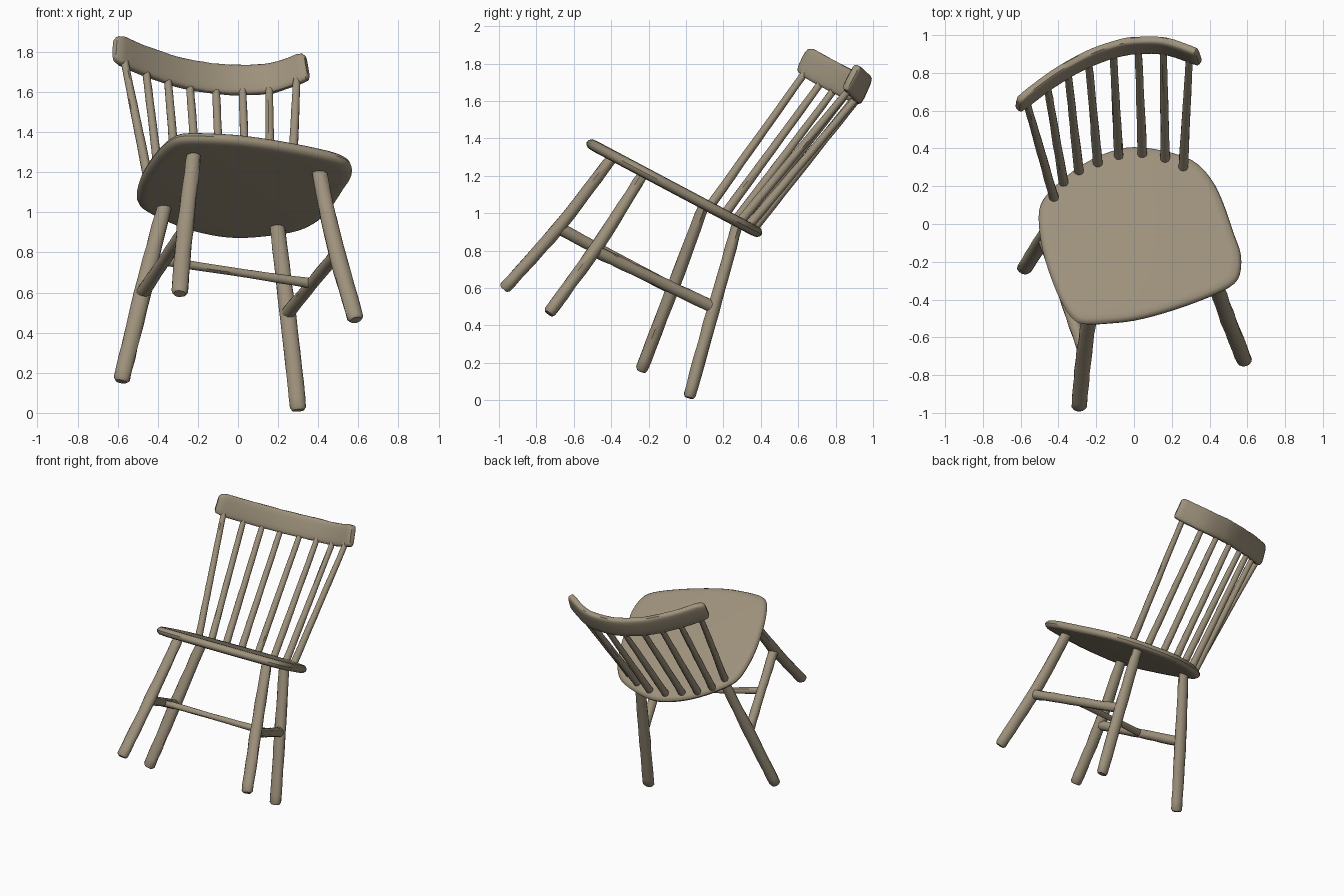
import bpy, bmesh, math, random
from mathutils import Vector

if "Cube" in bpy.data.objects:
    bpy.data.objects.remove(bpy.data.objects["Cube"])

random.seed(4)
wood = bpy.data.materials.new("weathered wood")
wood.diffuse_color = (0.34, 0.285, 0.20, 1)
wood.use_nodes = True
wood.node_tree.nodes["Principled BSDF"].inputs["Base Color"].default_value = wood.diffuse_color


def spline(pts, steps, closed=False):
    """Catmull-Rom curve through the points."""
    p = [Vector(q) for q in pts]
    n = len(p)
    get = (lambda i: p[i % n]) if closed else (lambda i: p[max(0, min(n - 1, i))])
    out = []
    for i in range(n if closed else n - 1):
        a, b, c, d = get(i - 1), get(i), get(i + 1), get(i + 2)
        for k in range(steps):
            t = k / steps
            out.append(0.5 * (2 * b + (c - a) * t + (2 * a - 5 * b + 4 * c - d) * t * t
                              + (3 * b - a - 3 * c + d) * t ** 3))
    return out if closed else out + [p[-1]]


def loft(name, rings, angle=40):
    """Skin a row of equal rings and close both ends."""
    bm = bmesh.new()
    vs = [[bm.verts.new(c) for c in r] for r in rings]
    n = len(vs[0])
    for a, b in zip(vs, vs[1:]):
        for i in range(n):
            j = (i + 1) % n
            bm.faces.new((a[i], a[j], b[j], b[i]))
    bm.faces.new(vs[0])
    bm.faces.new(vs[-1])
    bmesh.ops.recalc_face_normals(bm, faces=bm.faces)
    mesh = bpy.data.meshes.new(name)
    bm.to_mesh(mesh)
    bm.free()
    ob = bpy.data.objects.new(name, mesh)
    bpy.context.collection.objects.link(ob)
    mesh.materials.append(wood)
    bpy.ops.object.select_all(action='DESELECT')
    ob.select_set(True)
    bpy.context.view_layer.objects.active = ob
    bpy.ops.object.shade_smooth_by_angle(angle=math.radians(angle))
    return ob


def sweep(name, path, radii, ref, sides=12, power=1.0, wobble=0.0):
    """Sweep an oval along a path; radii = (along ref, across ref) per point."""
    ref = Vector(ref)
    rings = []
    for i, c in enumerate(path):
        t = (path[min(i + 1, len(path) - 1)] - path[max(i - 1, 0)]).normalized()
        u = (ref - t * ref.dot(t)).normalized()
        v = t.cross(u)
        ring = []
        for k in range(sides):
            a = 2 * math.pi * (k + 0.5) / sides
            ca, sa = math.cos(a), math.sin(a)
            w = 1 + random.uniform(-wobble, wobble)
            ring.append(c + u * (math.copysign(abs(ca) ** power, ca) * radii[i][0] * w)
                        + v * (math.copysign(abs(sa) ** power, sa) * radii[i][1] * w))
        rings.append(ring)
    return loft(name, rings)


def rod(name, a, b, r0, r1, r2, flat=1.0, ref=(1, 0, 0), mid=None, round_end=False):
    """Hand-carved rod from a to b with start, middle and end radius."""
    a, b = Vector(a), Vector(b)
    path = spline([a, Vector(mid) if mid else (a + b) / 2, b], 6)
    n = len(path) - 1
    radii = []
    for i in range(n + 1):
        t = i / n
        r = r0 + (r1 - r0) * t * 2 if t < 0.5 else r1 + (r2 - r1) * (t * 2 - 1)
        radii.append((r, r * flat))
    if round_end:                       # softened foot
        d = (path[-1] - path[-2]).normalized()
        path.append(path[-1] + d * 0.015)
        radii.append((r2 * 0.72, r2 * 0.72 * flat))
    sweep(name, path, radii, ref, wobble=0.06)


# Seat: outline seen from above, laid on the tilted plane
def on_seat(x, y):
    return Vector((x, y, 1.10 - 0.53 * y))


outline = [(-.25, -.53), (-.13, -.525), (0, -.51), (.16, -.47), (.35, -.405), (.505, -.335),
           (.56, -.27), (.565, -.16), (.53, -.055), (.465, .13), (.40, .25), (.31, .335),
           (.16, .385), (0, .405), (-.13, .38), (-.27, .315), (-.39, .225), (-.48, .13),
           (-.505, .035), (-.485, -.135), (-.43, -.31), (-.37, -.44), (-.315, -.51)]
edge = spline([on_seat(x, y) for x, y in outline], 3, closed=True)
normal = Vector((0, 0.468, 0.883))
centre = on_seat(0.02, -0.06)
rings = [[centre + (p - centre) * s + normal * h for p in edge]
         for s, h in ((.90, .029), (.965, .026), (.99, .014), (1, 0),
                      (.99, -.014), (.96, -.026), (.90, -.029))]
loft("seat", rings)

# Legs: top, middle, foot
legs = {
    "front_left_leg": ((-.22, -.40, 1.29), (-.262, -.675, .93), (-.29, -.965, .605)),
    "front_right_leg": ((.405, -.235, 1.20), (.485, -.47, .83), (.585, -.725, .475)),
    "back_left_leg": ((-.365, .095, 1.04), (-.475, -.07, .60), (-.58, -.235, .17)),
    "back_right_leg": ((.195, .275, .94), (.25, .145, .48), (.30, .02, .027)),
}
for name, (top, mid, foot) in legs.items():
    rod(name, top, foot, .036, .043, .041, .82, mid=mid, round_end=True)

# Stretchers: one on each side and a thin one between them
rod("left_stretcher", (-.265, -.67, .915), (-.475, -.08, .60), .034, .031, .034)
rod("right_stretcher", (.49, -.47, .79), (.25, .14, .50), .034, .031, .034)
rod("cross_stretcher", (-.37, -.375, .757), (.37, -.165, .645), .024, .020, .026,
    ref=(0, 0, 1))

# Spindles: seat end (x, y), rail end (x, y, z)
spindles = [((-.42, .125), (-.57, .65, 1.77)), ((-.37, .205), (-.46, .735, 1.715)),
            ((-.29, .265), (-.35, .80, 1.67)), ((-.19, .305), (-.24, .86, 1.64)),
            ((-.08, .345), (-.11, .905, 1.62)), ((.045, .355), (.023, .92, 1.615)),
            ((.165, .33), (.155, .92, 1.625)), ((.26, .285), (.293, .875, 1.665))]
for i, ((x, y), top) in enumerate(spindles):
    rod("spindle_%d" % (i + 1), on_seat(x, y), top, .026, .022, .019)

# Top rail: curved board with softened ends
rail = spline([(-.605, .635, 1.815), (-.44, .76, 1.745), (-.26, .865, 1.69), (-.10, .925, 1.665),
               (.02, .945, 1.66), (.17, .94, 1.67), (.335, .885, 1.725)], 4)
n = len(rail)
sizes = [(.079, .025)] * n
sizes[0] = (.068, .024)
sizes[-1] = (.074, .024)
d0 = (rail[0] - rail[1]).normalized()
d1 = (rail[-1] - rail[-2]).normalized()
rail = [rail[0] + d0 * .014] + rail + [rail[-1] + d1 * .010]
sizes = [(.050, .015)] + sizes + [(.060, .016)]
sweep("top_rail", rail, sizes, (0, .40, .917), sides=16, power=0.5, wobble=0.02)
